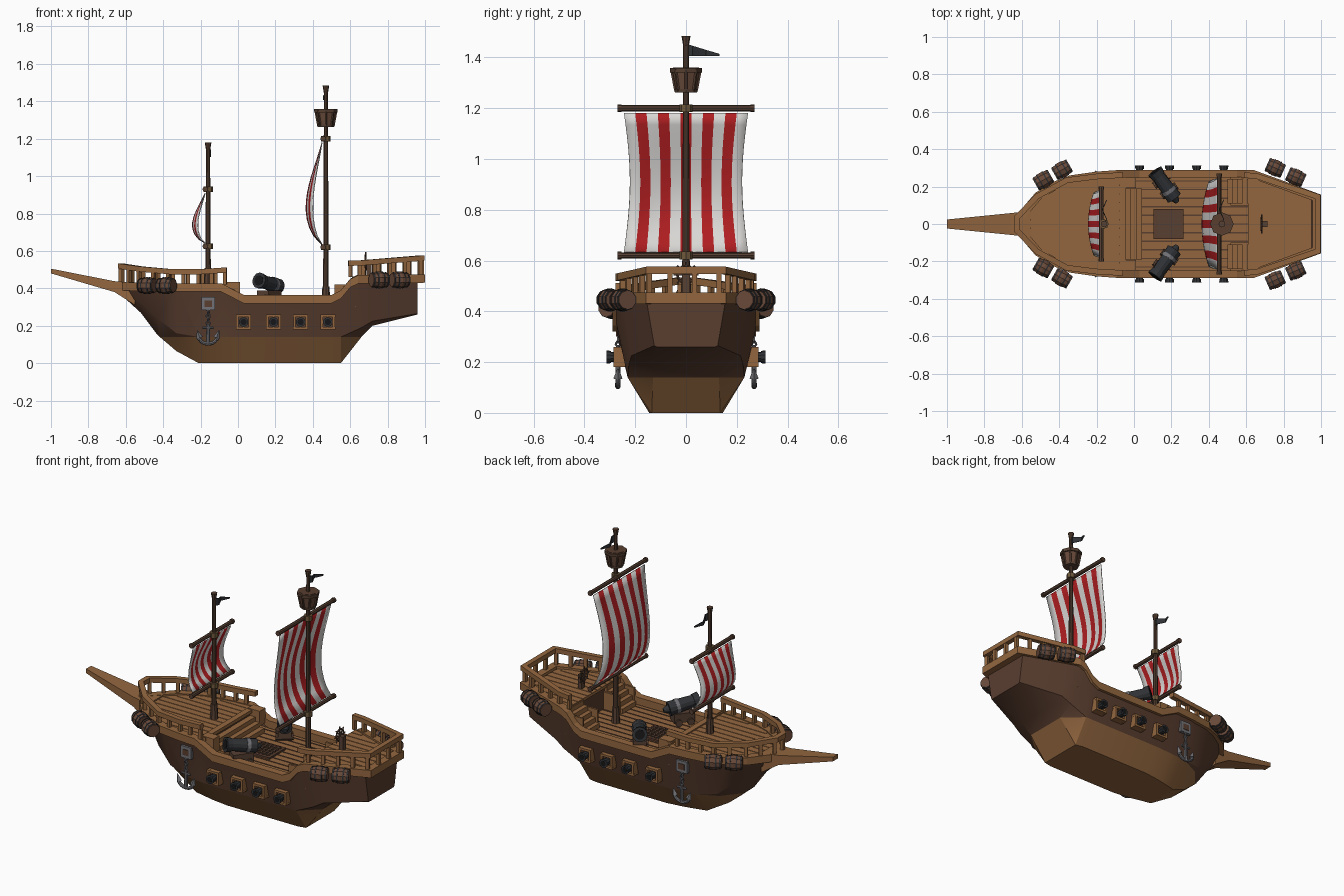
import bpy, bmesh, math
from mathutils import Vector, Matrix

if "Cube" in bpy.data.objects:
    bpy.data.objects.remove(bpy.data.objects["Cube"])

def mat(name, *rgb):
    m = bpy.data.materials.new(name)
    m.use_nodes = True
    m.diffuse_color = (*rgb, 1)
    m.node_tree.nodes["Principled BSDF"].inputs["Base Color"].default_value = (*rgb, 1)
    return m

LIGHT, HULL = mat("light wood", .29, .134, .05), mat("dark hull wood", .1, .047, .028)
MAST, ROPE = mat("mast wood", .095, .052, .033), mat("rope", .16, .1, .045)
WHITE, RED = mat("sail white", .7, .69, .67), mat("sail red", .43, .013, .015)
IRON, STEEL = mat("dark iron", .03, .032, .036), mat("grey steel", .17, .17, .185)
CASK, BLACK = mat("cask wood", .14, .068, .042), mat("black bore", .008, .008, .009)

def finish(name, bm, *mats):
    bmesh.ops.recalc_face_normals(bm, faces=bm.faces)
    me = bpy.data.meshes.new(name)
    bm.to_mesh(me)
    bm.free()
    for m in mats:
        me.materials.append(m)
    ob = bpy.data.objects.new(name, me)
    bpy.context.collection.objects.link(ob)
    return ob

def box(name, loc, size, m, turn=0):
    bm = bmesh.new()
    mx = Matrix.Translation(loc) @ Matrix.Rotation(turn, 4, 'Z') @ Matrix.Diagonal((*size, 1))
    bmesh.ops.create_cube(bm, size=1, matrix=mx)
    finish(name, bm, m)

def rod(name, a, b, r1, r2, m, sides=10):
    a, b = Vector(a), Vector(b)
    mx = Matrix.Translation((a + b) / 2) @ (b - a).to_track_quat('Z', 'Y').to_matrix().to_4x4()
    bm = bmesh.new()
    bmesh.ops.create_cone(bm, cap_ends=True, segments=sides, radius1=r1, radius2=r2, depth=(b - a).length, matrix=mx)
    finish(name, bm, m)

def tube(name, pts, r, m):
    for a, b in zip(pts, pts[1:]):
        rod(name, a, b, r, r, m, 8)

def loft(rings, closed=True):
    bm = bmesh.new()
    vs = [[bm.verts.new(p) for p in ring] for ring in rings]
    for r, s in zip(vs, vs[1:]):
        for i in range(len(r) if closed else len(r) - 1):
            j = (i + 1) % len(r)
            bm.faces.new((r[i], r[j], s[j], s[i]))
    bm.faces.new(vs[0])
    bm.faces.new(vs[-1])
    return bm

def sweep(name, pts, out, inn, h, m):
    """Rectangular moulding with mitred corners; its inner side is right of travel."""
    rings, P = [], [Vector(p) for p in pts]
    for i, p in enumerate(P):
        d = [(b - a).xy.normalized() for a, b in zip(P, P[1:])][max(i - 1, 0):i + 1]
        t = sum(d, Vector((0, 0))).normalized()
        n = Vector((t.y, -t.x, 0)) / max(t.dot(d[0]), .5)
        down = Vector((0, 0, -h))
        rings.append([p - n * out, p + n * inn, p + n * inn + down, p - n * out + down])
    finish(name, loft(rings), m)

def flip(pts):
    return [(x, -y, z) for x, y, z in reversed(pts)]

# Hull: x, keel z, keel half width, chine z, chine half width, sheer z, sheer half width
STATIONS = [
    (-.63, .37, .012, .39, .018, .42, .025), (-.52, .27, .03, .33, .1, .42, .155),
    (-.43, .15, .04, .24, .145, .42, .215), (-.33, .065, .06, .16, .175, .42, .255),
    (-.21, 0, .1, .14, .21, .42, .27), (-.08, 0, .13, .14, .225, .42, .278),
    (.03, 0, .145, .14, .23, .35, .28), (.5, 0, .145, .14, .23, .35, .28),
    (.55, 0, .135, .14, .23, .38, .28), (.66, .14, .13, .19, .225, .45, .27),
    (.72, .2, .14, .225, .215, .45, .247), (.96, .26, .115, .265, .125, .45, .157)]
sides = [[(s[0], s[6], s[5]), (s[0], s[4], s[3]), (s[0], s[2], s[1])] for s in STATIONS]
bm = loft([s + flip(s) for s in sides], closed=False)
bmesh.ops.bisect_plane(bm, geom=bm.verts[:] + bm.edges[:] + bm.faces[:], plane_co=(0, 0, .14), plane_no=(0, 0, 1))
for f in bm.faces:
    f.material_index = int(f.calc_center_median().z > .14)
hull = finish("hull", bm, LIGHT, HULL)
bpy.context.view_layer.objects.active = hull
hull.select_set(True)
bpy.ops.object.shade_smooth_by_angle(angle=math.radians(28))

def half_width(x):
    for a, b in zip(STATIONS, STATIONS[1:]):
        if a[0] <= x <= b[0] + 1e-6:
            return a[6] + (b[6] - a[6]) * (x - a[0]) / (b[0] - a[0])

# Sheer moulding and bowsprit
sheer = [(-.64, .02, .435), (-.52, .16, .43), (-.43, .215, .428), (-.34, .25, .427), (-.2, .27, .427),
         (-.09, .278, .427), (.03, .28, .365), (.5, .28, .365), (.55, .28, .39), (.6, .28, .45),
         (.64, .278, .47), (.99, .15, .475)]
sweep("sheer_moulding", sheer + flip(sheer), .01, .035, .045, LIGHT)
finish("bowsprit", loft([[(x, -w, lo), (x, w, lo), (x, w, hi), (x, -w, hi)] for x, w, lo, hi in
       ((-1, .024, .48, .505), (-.66, .058, .38, .438), (-.55, .07, .31, .43))]), LIGHT)

# Decks with raised planks or dark seams, bulkheads and steps
def deck(name, x0, x1, z, strip, width, m):
    edge = [(x, half_width(x) - .022, z) for x in [x0] + [s[0] for s in STATIONS if x0 < s[0] < x1] + [x1]]
    outline = edge + flip(edge)
    finish(name, loft([outline, [(x, y, z - .015) for x, y, z in outline]]), LIGHT)
    for y in [i * .046 for i in range(-5, 6)]:
        run = [x0 + (x1 - x0) * k / 60 for k in range(61)]
        run = [x for x in run if half_width(x) - .032 > abs(y)]
        box(name + strip, ((run[0] + run[-1]) / 2, y, z), (run[-1] - run[0], width, .005), m)

deck("fore_deck", -.6, -.06, .42, "_plank", .04, LIGHT)
deck("main_deck", -.07, .63, .315, "_seam", .007, HULL)
deck("aft_deck", .61, .95, .46, "_plank", .04, LIGHT)
box("fore_bulkhead", (-.065, 0, .365), (.015, .5, .11), HULL)
box("aft_bulkhead", (.63, 0, .385), (.015, .5, .145), HULL)
box("fore_beam", (-.06, 0, .42), (.035, .5, .02), LIGHT)
for k in range(3):
    box("fore_step", (-.035 + .03 * k, 0, .355 - .013 * k), (.036, .38, .08 - .026 * k), LIGHT)
for s in (1, -1):
    box("fore_newel", (-.03, s * .22, .39), (.08, .055, .09), LIGHT)
    for k in range(5):
        box("aft_step", (.515 + .026 * k, s * .175, .315 + .014 * (k + 1)), (.028, .13, .028 * (k + 1)), LIGHT)
    for y in (.105, .245):
        box("stair_cheek", (.575, s * y, .365), (.12, .012, .11), LIGHT)

# Railings
def railing(name, path, base):
    sweep(name, path, .012, .018, .028, LIGHT)
    for a, b in zip(map(Vector, path), map(Vector, path[1:])):
        n = max(1, round((b - a).length / .09))
        for p in [a.lerp(b, (k + .15) / n) for k in range(n)]:
            h = p.z - .02 - base
            box(name + "_post", (p.x, p.y * .97, base + h / 2), (.02, .02, h), LIGHT, math.atan2(b.y - a.y, b.x - a.x))

fore = [(-.63, .035, .533), (-.52, .15, .517), (-.36, .237, .503), (-.2, .257, .503), (-.06, .265, .512)]
railing("fore_rail", flip(fore) + fore, .42)
aft = [(.59, .265, .548), (.66, .258, .55), (.985, .148, .576)]
railing("aft_rail", aft + flip(aft), .46)

# Masts, yards, striped sails and flags
def rig(name, x, foot, top, low, high, span, bulge):
    rod(name + "_mast", (x, 0, foot), (x, 0, top), .016, .011, MAST)
    rod(name + "_mast_foot", (x, 0, foot), (x, 0, foot + .1), .024, .019, MAST, 8)
    rod(name + "_mast_cap", (x, 0, top - .04), (x, 0, top), .011, .018, MAST, 8)
    for z in (low, high):
        rod(name + "_yard", (x - .015, -span, z), (x - .015, span, z), .012, .012, MAST, 8)
        rod(name + "_lashing", (x, 0, z - .015), (x, 0, z + .015), .025, .025, ROPE, 8)
        for s in (1, -1):
            rod(name + "_yard_end", (x - .015, s * (span - .015), z), (x - .015, s * span, z), .015, .015, MAST, 8)
    bm = bmesh.new()
    rows, cols, grid = 12, 11, []
    for v in [r / rows for r in range(rows + 1)]:
        belly = abs(math.sin(math.pi * v ** .68)) ** 1.1
        grid.append([bm.verts.new((x - .018 - bulge * belly * (1 - .42 * u * u),
                                   u * span * .905 * (1 - .1 * math.sin(math.pi * v)),
                                   low + .015 + v * (high - low - .035))) for u in [2 * c / cols - 1 for c in range(cols + 1)]])
    for a, b in zip(grid, grid[1:]):
        for c in range(cols):
            f = bm.faces.new((a[c], a[c + 1], b[c + 1], b[c]))
            f.material_index, f.smooth = c % 2, True
    finish(name + "_sail", bm, WHITE, RED).modifiers.new("cloth", 'SOLIDIFY').thickness = .005
    bm = bmesh.new()
    strip = [[bm.verts.new((x + .012 * math.sin(k * 1.6), .026 * k, top - .055 - .004 * k + e * (.024 - .004 * k)))
              for e in (1, -1)] for k in range(6)]
    for a, b in zip(strip, strip[1:]):
        bm.faces.new((a[0], a[1], b[1], b[0]))
    finish(name + "_flag", bm, IRON).modifiers.new("cloth", 'SOLIDIFY').thickness = .004

rig("fore", -.16, .41, 1.18, .625, .93, .2, .068)
rig("main", .47, .31, 1.485, .62, 1.2, .27, .086)

# Lookout basket
for part, z0, z1, r0, r1, m in (("basket", 1.27, 1.35, .04, .055, CASK), ("rim", 1.34, 1.358, .062, .063, MAST),
                                ("floor", 1.355, 1.36, .052, .052, HULL), ("base", 1.262, 1.275, .044, .046, MAST)):
    rod("lookout_" + part, (.47, 0, z0), (.47, 0, z1), r0, r1, m, 8)
for c, s in [(math.cos(k * math.pi / 4), math.sin(k * math.pi / 4)) for k in range(8)]:
    rod("lookout_rib", (.47 + .042 * c, .042 * s, 1.27), (.47 + .058 * c, .058 * s, 1.355), .006, .006, MAST, 5)
    # Helm wheel spokes share the same eight directions
    rod("helm_spoke", (.682, 0, .545), (.682, .05 * c, .545 + .05 * s), .004, .004, MAST, 5)
tube("helm_wheel", [(.682, .035 * math.cos(k * math.pi / 5), .545 + .035 * math.sin(k * math.pi / 5))
                    for k in range(11)], .005, MAST)
box("helm_post", (.7, 0, .5), (.025, .03, .09), MAST)

# Hatch grating on the main deck
box("hatch_frame", (.185, 0, .318), (.16, .16, .016), HULL)
for o in [(k - 2) * .026 for k in range(5)]:
    box("hatch_slat", (.185 + o, 0, .328), (.01, .13, .008), MAST)
    box("hatch_slat", (.185, o, .328), (.13, .01, .008), MAST)

def cask(p, angle):
    p, d = Vector(p), Vector((math.cos(angle), math.sin(angle), 0))
    for e in (d, -d):
        rod("cask", p, p + e * .047, .046, .037, CASK)
        rod("cask_hoop", p + e * .014, p + e * .021, .046, .044, IRON)
        rod("cask_hoop", p + e * .036, p + e * .043, .042, .04, IRON)

for s in (1, -1):
    # Casks slung outside the rails
    for x, y, z, a in ((-.485, .235, .415, .52), (-.385, .29, .415, .52), (.755, .3, .445, -.42), (.865, .25, .445, -.42)):
        cask((x, s * y, z), s * a)
    # Gun ports
    for x in (.03, .19, .335, .48):
        for o in (-.033, .033):
            box("port_frame", (x + o, s * .263, .22), (.013, .044, .08), LIGHT)
            box("port_frame", (x, s * .263, .22 + o), (.08, .044, .013), LIGHT)
        box("port_opening", (x, s * .26, .22), (.06, .02, .06), HULL)
        rod("port_gun", (x, s * .25, .22), (x, s * .3, .22), .02, .02, IRON)
        rod("port_gun_muzzle", (x, s * .295, .22), (x, s * .313, .22), .024, .026, IRON)
        rod("port_gun_bore", (x, s * .31, .22), (x, s * .314, .22), .017, .017, BLACK)
    # Deck guns
    butt, muzzle = Vector((.215, s * .14, .41)), Vector((.12, s * .27, .44))
    axis = (muzzle - butt).normalized()
    for part, a, b, r0, r1, m in (("barrel", 0, .164, .042, .033, IRON), ("muzzle", .145, .178, .039, .043, IRON),
                                  ("bore", .17, .18, .028, .028, BLACK), ("band", .04, .06, .043, .042, STEEL),
                                  ("knob", -.03, 0, .012, .025, IRON)):
        rod("deck_gun_" + part, butt + axis * a, butt + axis * b, r0, r1, m, 12)
    mid = (butt + muzzle) / 2
    box("gun_carriage", (mid.x, mid.y, .36), (.12, .075, .055), MAST, math.atan2(axis.y, axis.x))
    across = Vector((-axis.y, axis.x, 0)) * .05
    for e in (-.035, .035):
        hub = Vector((mid.x + axis.x * e, mid.y + axis.y * e, .335))
        rod("carriage_wheels", hub - across, hub + across, .02, .02, MAST)
    # Anchor, chain and bracket
    x, y = -.16, s * .268
    box("anchor_bracket", (x, s * .262, .318), (.072, .02, .07), STEEL)
    box("anchor_bracket_slot", (x, s * .273, .318), (.04, .004, .035), HULL)
    for k in range(5):
        lx, ly, z = (.012, .003)[k % 2], (0, .01)[k % 2], .29 - k * .019
        tube("chain_link", [(x - lx, y - ly, z), (x, y, z + .014), (x + lx, y + ly, z), (x, y, z - .014),
                            (x - lx, y - ly, z)], .004, STEEL)
    rod("anchor_shank", (x, y, .21), (x, y, .1), .009, .011, STEEL, 8)
    rod("anchor_stock", (x - .03, y, .19), (x + .03, y, .19), .007, .007, STEEL, 8)
    tube("anchor_arms", [(x + .055 * math.sin(a * .3), y, .155 - .052 * math.cos(a * .3)) for a in range(-4, 5)], .01, STEEL)
    for e in (1, -1):
        rod("anchor_fluke", (x + e * .045, y, .135), (x + e * .058, y, .175), .018, .002, STEEL, 4)
